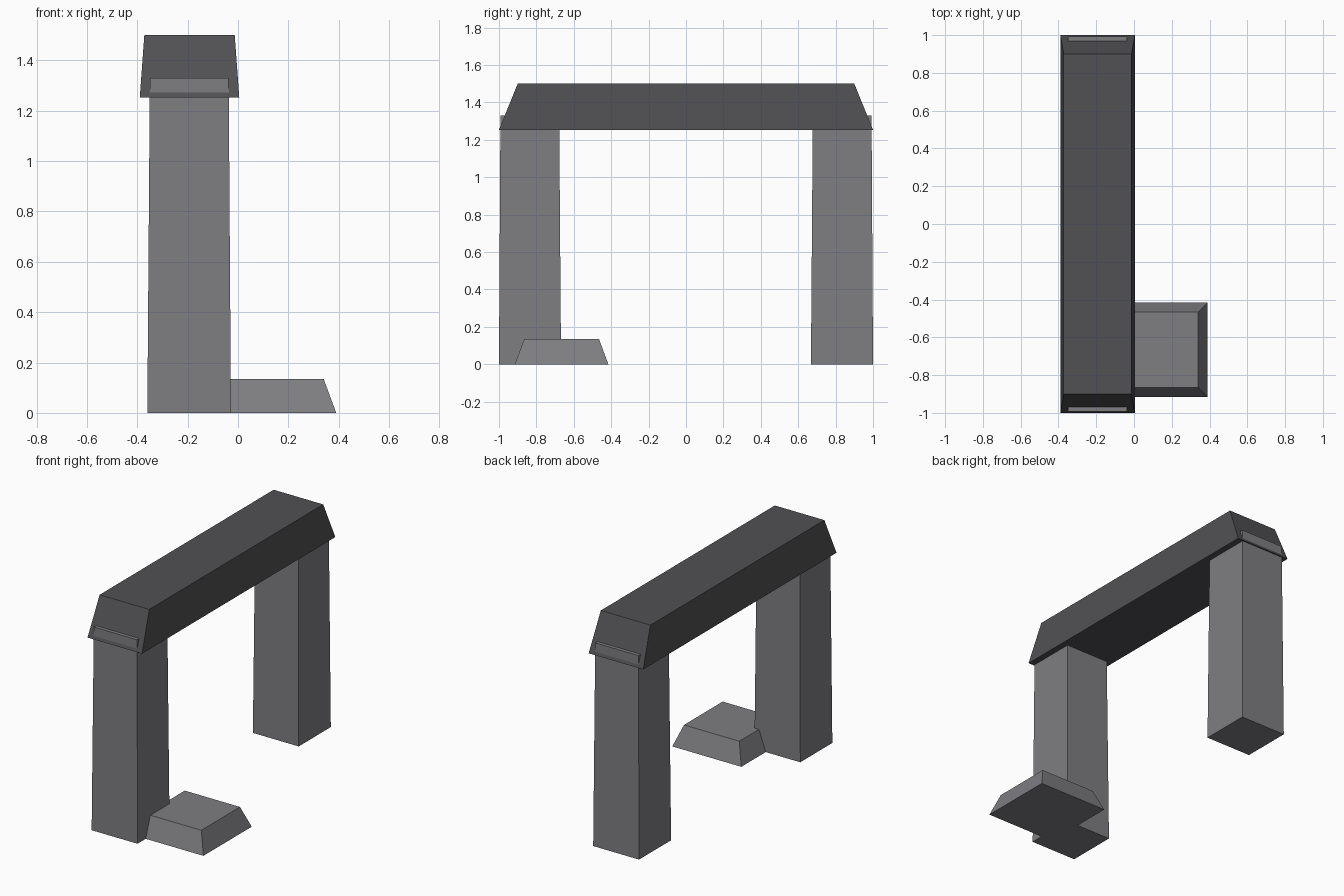
import bpy
import bmesh

cube = bpy.data.objects.get("Cube")
if cube:
    bpy.data.objects.remove(cube, do_unlink=True)


def make_material(name, colour):
    mat = bpy.data.materials.new(name)
    mat.use_nodes = True
    mat.diffuse_color = colour
    mat.node_tree.nodes["Principled BSDF"].inputs["Base Color"].default_value = colour
    return mat


def tapered_block(name, bottom, top, z0, z1, mat):
    """Closed block between two rectangles, each (x0, x1, y0, y1)."""
    bm = bmesh.new()
    rings = []
    for (x0, x1, y0, y1), z in ((bottom, z0), (top, z1)):
        corners = ((x0, y0), (x1, y0), (x1, y1), (x0, y1))
        rings.append([bm.verts.new((x, y, z)) for x, y in corners])
    low, high = rings
    bm.faces.new(low[::-1])
    bm.faces.new(high)
    for i in range(4):
        j = (i + 1) % 4
        bm.faces.new((low[i], low[j], high[j], high[i]))
    mesh = bpy.data.meshes.new(name)
    bm.to_mesh(mesh)
    bm.free()
    mesh.materials.append(mat)
    obj = bpy.data.objects.new(name, mesh)
    bpy.context.collection.objects.link(obj)
    return obj


stone = make_material("grey stone", (0.21, 0.21, 0.225, 1))
dark_stone = make_material("dark grey stone", (0.083, 0.083, 0.09, 1))

# Two upright pillars, mirrored front to back, poking slightly through the lintel
for name, side in (("front_pillar", -1), ("back_pillar", 1)):
    foot_y = sorted((side * 0.668, side * 1.0))
    head_y = sorted((side * 0.678, side * 0.992))
    tapered_block(name, (-0.36, -0.028, *foot_y), (-0.35, -0.037, *head_y),
                  0, 1.33, stone)

# Long lintel resting across the pillars
tapered_block("lintel", (-0.39, 0.005, -1, 1), (-0.372, -0.013, -0.9, 0.9),
              1.253, 1.5, dark_stone)

# Low square slab beside the front pillar
tapered_block("ground_slab", (-0.11, 0.39, -0.915, -0.415),
              (-0.06, 0.34, -0.865, -0.465), 0, 0.135, stone)
